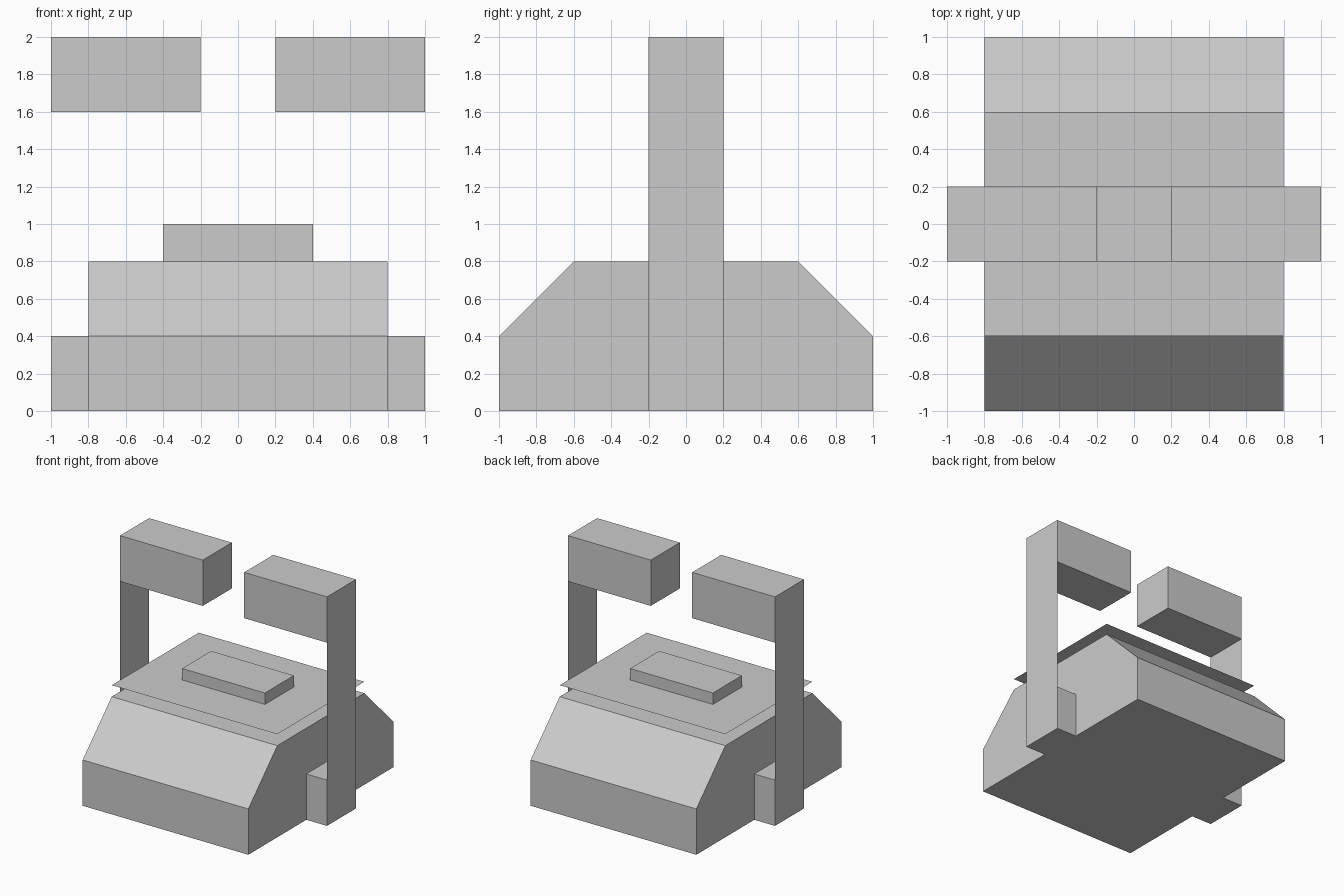
import bpy

if "Cube" in bpy.data.objects:
    bpy.data.objects.remove(bpy.data.objects["Cube"])


def mesh_object(name, verts, faces):
    mesh = bpy.data.meshes.new(name)
    mesh.from_pydata(verts, [], faces)
    mesh.update()
    obj = bpy.data.objects.new(name, mesh)
    bpy.context.collection.objects.link(obj)
    return obj


def prism(name, profile, x0, x1):
    """Extrude a counter-clockwise (y, z) profile along x."""
    n = len(profile)
    verts = [(x, y, z) for x in (x0, x1) for y, z in profile]
    faces = [tuple(reversed(range(n))), tuple(range(n, 2 * n))]
    faces += [(i, (i + 1) % n, n + (i + 1) % n, n + i) for i in range(n)]
    return mesh_object(name, verts, faces)


def box(name, x0, x1, half_y, z0, z1):
    return prism(name, [(-half_y, z0), (half_y, z0), (half_y, z1), (-half_y, z1)], x0, x1)


# Body with sloped front and back shoulders
prism("body", [(-1, 0), (1, 0), (1, 0.4), (0.6, 0.8), (-0.6, 0.8), (-1, 0.4)], -0.8, 0.8)

# Central block and the thin sheet floating around it
box("top_block", -0.4, 0.4, 0.2, 0.8, 1.0)
mesh_object("top_sheet",
            [(-0.8, -0.6, 0.9), (0.8, -0.6, 0.9), (0.8, 0.6, 0.9), (-0.8, 0.6, 0.9)],
            [(0, 1, 2, 3)])

# Mirrored side arms: foot, paper-thin post and overhead block
for side, s in (("left", -1), ("right", 1)):
    inner, outer = sorted((0.8 * s, s))
    box(side + "_foot", inner, outer, 0.2, 0, 0.4)
    inner, outer = sorted((0.2 * s, s))
    box(side + "_overhead_block", inner, outer, 0.2, 1.6, 2.0)
    mesh_object(side + "_post",
                [(s, -0.2 * s, 0.4), (s, 0.2 * s, 0.4), (s, 0.2 * s, 1.6), (s, -0.2 * s, 1.6)],
                [(0, 1, 2, 3)])
